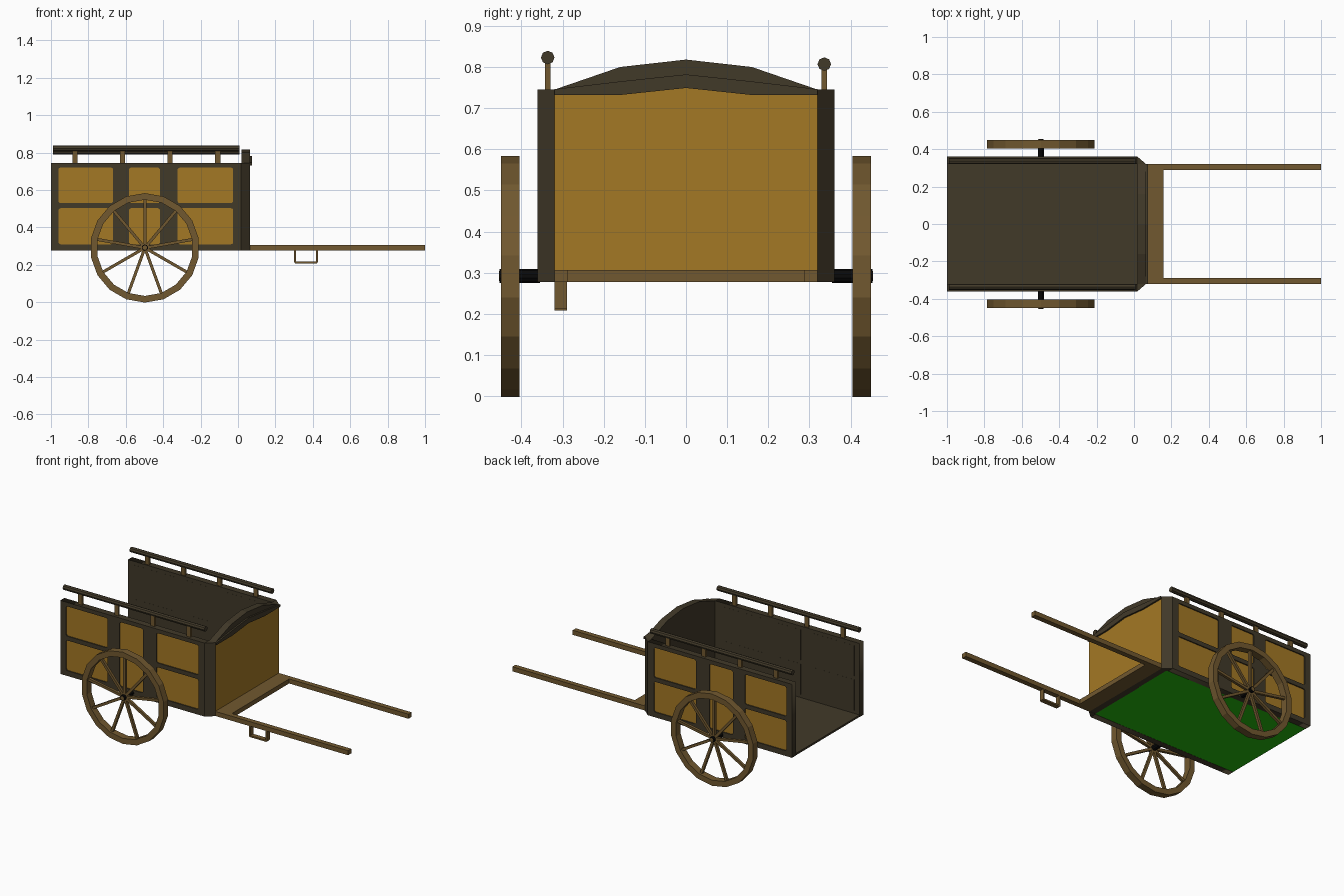
import bpy, bmesh, math
from mathutils import Matrix, Vector

if "Cube" in bpy.data.objects:
    bpy.data.objects.remove(bpy.data.objects["Cube"])


def material(name, rgb):
    m = bpy.data.materials.new(name)
    m.diffuse_color = (*rgb, 1)
    m.use_nodes = True
    m.node_tree.nodes["Principled BSDF"].inputs["Base Color"].default_value = m.diffuse_color
    return m


DARK = material("dark_olive_wood", (0.053, 0.041, 0.022))
TAN = material("ochre_panel", (0.370, 0.188, 0.018))
BROWN = material("brown_wood", (0.165, 0.098, 0.029))
BLACK = material("black_iron", (0.003, 0.003, 0.003))
GREEN = material("green_underside", (0.018, 0.500, 0.004))


def finish(name, bm, mat, accent=None, direction=None):
    """Make the object; faces looking along direction take the accent colour."""
    bmesh.ops.recalc_face_normals(bm, faces=bm.faces[:])
    bm.normal_update()
    for f in bm.faces:
        f.material_index = int(accent is not None and f.normal.dot(Vector(direction)) > 0.9)
    me = bpy.data.meshes.new(name)
    bm.to_mesh(me)
    bm.free()
    me.materials.append(mat)
    if accent:
        me.materials.append(accent)
    ob = bpy.data.objects.new(name, me)
    bpy.context.collection.objects.link(ob)
    return ob


def add_box(bm, x, y, z, matrix=Matrix()):
    """Box between the (low, high) pairs x, y, z."""
    c = Vector([(p[0] + p[1]) / 2 for p in (x, y, z)])
    size = [abs(p[1] - p[0]) for p in (x, y, z)]
    bmesh.ops.create_cube(bm, size=1, matrix=matrix @ Matrix.Translation(c) @ Matrix.Diagonal((*size, 1)))


def box(name, x, y, z, mat, accent=None, direction=None):
    bm = bmesh.new()
    add_box(bm, x, y, z)
    return finish(name, bm, mat, accent, direction)


def prism(name, pts, place, a, b, mat, accent=None, direction=None):
    """Polygon extruded from a to b; place(u, v, w) gives the position."""
    bm = bmesh.new()
    lo, hi = [[bm.verts.new(place(u, v, w)) for u, v in pts] for w in (a, b)]
    bm.faces.new(lo)
    bm.faces.new(hi)
    n = len(pts)
    for i in range(n):
        j = (i + 1) % n
        bm.faces.new((lo[i], lo[j], hi[j], hi[i]))
    return finish(name, bm, mat, accent, direction)


def cylinder(name, r, sides, centre, length, axis, mat):
    bm = bmesh.new()
    rot = Matrix.Rotation(math.pi / 2, 4, 'Y' if axis == 'X' else 'X')
    bmesh.ops.create_cone(bm, cap_ends=True, segments=sides, radius1=r, radius2=r, depth=length,
                          matrix=Matrix.Translation(centre) @ rot)
    return finish(name, bm, mat)


def rounded(x0, x1, z0, z1, r):
    pts = []
    corners = ((x1 - r, z1 - r), (x0 + r, z1 - r), (x0 + r, z0 + r), (x1 - r, z0 + r))
    for k, (cx, cz) in enumerate(corners):
        for i in range(4 if r else 1):
            a = math.radians(90 * k + 30 * i)
            pts.append((cx + r * math.cos(a), cz + r * math.sin(a)))
    return pts


def frame(name, outlines, y, depth, mat):
    """Flat board in the xz plane; the inner outlines become openings."""
    cu = bpy.data.curves.new(name, 'CURVE')
    cu.dimensions, cu.fill_mode, cu.extrude = '2D', 'BOTH', depth / 2
    for pts in outlines:
        sp = cu.splines.new('POLY')
        sp.points.add(len(pts) - 1)
        for p, (u, v) in zip(sp.points, pts):
            p.co = (u, v, 0, 1)
        sp.use_cyclic_u = True
    tmp = bpy.data.objects.new(name + "_tmp", cu)
    bpy.context.collection.objects.link(tmp)
    me = bpy.data.meshes.new_from_object(tmp)
    bpy.data.objects.remove(tmp)
    bm = bmesh.new()
    bm.from_mesh(me)
    bmesh.ops.transform(bm, verts=bm.verts[:],
                        matrix=Matrix.Translation((0, y, 0)) @ Matrix.Rotation(math.pi / 2, 4, 'X'))
    bmesh.ops.remove_doubles(bm, verts=bm.verts[:], dist=1e-5)
    return finish(name, bm, mat)


# Openings of the side walls, two rows of three
openings = [(x0, x1, z0, z1)
            for x0, x1 in ((-0.96, -0.667), (-0.583, -0.417), (-0.323, -0.026))
            for z0, z1 in ((0.31, 0.503), (0.53, 0.72))]
outlines = [rounded(-1, 0.017, 0.277, 0.745, 0)] + [rounded(*o, 0.012) for o in openings]

for s, side in ((-1, "near"), (1, "far")):
    # Side wall with ochre panels set into its openings, dark on the inside
    frame(side + "_wall", outlines, s * 0.3405, 0.041, DARK)
    bm = bmesh.new()
    for x0, x1, z0, z1 in openings:
        add_box(bm, (x0 - 0.002, x1 + 0.002), (s * 0.3195, s * 0.354), (z0 - 0.002, z1 + 0.002))
    finish(side + "_panels", bm, DARK, TAN, (0, s, 0))

    # Slanted corner posts
    prism(side + "_corner_post", [(0.017, s * 0.361), (0.065, s * 0.32), (0.03, s * 0.315), (0.017, s * 0.32)],
          lambda u, v, w: (u, v, w), 0.277, 0.745, DARK)

    # Hand rail and its posts
    rz = 0.815 - s * 0.008
    cylinder(side + "_rail", 0.0165, 8, (-0.490, s * 0.336, rz), 0.998, 'X', DARK)
    for i in range(4):
        x = -0.872 + i * 0.2545
        box(f"{side}_rail_post_{i + 1}", (x - 0.014, x + 0.014),
            (s * 0.329, s * 0.343), (0.74, rz), BROWN)

    # Wheel rim, 18 sides
    bm = bmesh.new()
    rings = []
    for k in range(18):
        a = math.radians(90 + 20 * k)
        rings.append([bm.verts.new((-0.498 + r * math.cos(a), s * y, 0.291 + r * math.sin(a)))
                      for r, y in ((0.2925, 0.404), (0.2925, 0.449), (0.257, 0.449), (0.257, 0.404))])
    for k in range(18):
        p, q = rings[k], rings[(k + 1) % 18]
        for i in range(4):
            j = (i + 1) % 4
            bm.faces.new((p[i], p[j], q[j], q[i]))
    finish(side + "_wheel_rim", bm, BROWN)

    # Nine spokes, hub and axle end
    bm = bmesh.new()
    for k in range(9):
        m = Matrix.Translation((-0.498, 0, 0.291)) @ Matrix.Rotation(math.radians(40 * k), 4, 'Y')
        add_box(bm, (-0.008, 0.008), (s * 0.418, s * 0.435), (0.005, 0.262), m)
    finish(side + "_spokes", bm, BROWN)
    cylinder(side + "_axle", 0.017, 10, (-0.498, s * 0.404, 0.292), 0.098, 'Y', BLACK)
    cylinder(side + "_hub_cap", 0.012, 10, (-0.498, s * 0.45, 0.292), 0.008, 'Y', BROWN)

    # Pulling shafts
    box(side + "_shaft", (0.158, 1.0), (s * 0.288, s * 0.32), (0.278, 0.307), BROWN)

# Floor with green underside
box("floor", (-1, 0.025), (-0.32, 0.32), (0.278, 0.29), DARK, GREEN, (0, 0, -1))


# Front wall with ochre outer face, arched dark top and projecting lip
def across(u, v, w):
    return (w, u, v)


top = [(0.32, 0.745), (0.16, 0.80), (0, 0.818), (-0.16, 0.80), (-0.32, 0.745)]
middle = [(0.32, 0.746), (0.16, 0.765), (0, 0.782), (-0.16, 0.765), (-0.32, 0.746)]
low = [(0.32, 0.732), (0.16, 0.732), (0, 0.749), (-0.16, 0.732), (-0.32, 0.732)]
base = [(-0.32, 0.278), (0.32, 0.278)]
prism("front_wall", base + low, across, 0.02, 0.064, DARK, TAN, (1, 0, 0))
prism("front_arch", low[::-1] + top, across, 0.02, 0.064, DARK)
prism("front_lip", low + middle[::-1], across, 0.062, 0.074, DARK)

# Foot board and prop loop below the near shaft
box("foot_board", (0.062, 0.159), (-0.32, 0.32), (0.278, 0.307), BROWN)
bm = bmesh.new()
for x, z in (((0.300, 0.310), (0.212, 0.285)), ((0.417, 0.427), (0.212, 0.285)), ((0.304, 0.423), (0.208, 0.218))):
    add_box(bm, x, (-0.319, -0.289), z)
finish("prop_loop", bm, BROWN)
